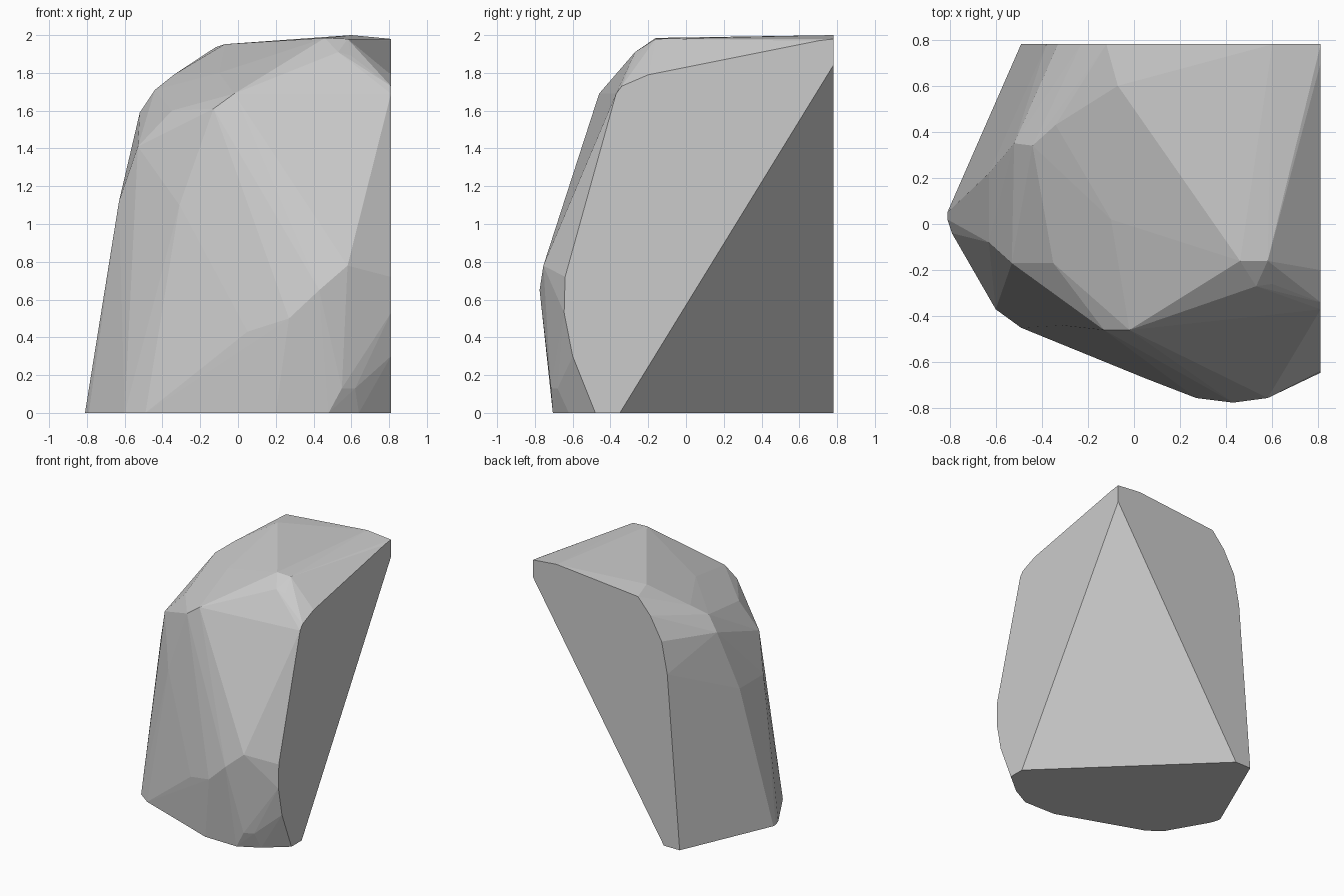
import bpy, bmesh

# Base outline resting on the ground (x, y)
base = [(-.81, .02), (-.81, .05), (-.49, .78), (-.35, .78), (.81, -.35), (.81, -.48),
        (.64, -.62), (.48, -.705), (.2, -.70), (-.49, -.45), (-.6, -.37), (-.79, -.04)]
# Flat cut on the right side (y, z at x = 0.81)
right_cut = [(-.6, .3), (-.645, .53), (-.64, .72), (-.37, 1.69), (-.34, 1.73),
             (-.2, 1.79), (.7, 1.97), (.78, 1.98), (.78, 1.84)]
# Flat cut on the back (x, z at y = 0.78)
back_cut = [(-.38, 1.38), (-.33, 1.63), (-.23, 1.81), (-.12, 1.935), (.6, 2.0)]
# Worn corners of the front, left and top
corners = [(-.63, .22, 1.12), (-.63, -.08, 1.12), (-.52, .35, 1.59), (-.53, -.17, 1.41),
           (-.44, .34, 1.71), (-.34, .43, 1.79), (-.35, -.17, 1.6), (-.1, .02, 1.8),
           (-.07, .6, 1.952), (.46, -.16, 1.985), (.58, -.16, 1.98), (.53, -.27, 1.91),
           (.6, -.26, 1.89), (-.02, -.46, 1.69), (-.13, -.46, 1.61), (-.31, -.44, 1.1),
           (.58, -.755, .78), (.43, -.775, .65), (.27, -.755, .5), (.05, -.67, .43),
           (.55, -.715, .13), (.62, -.68, .13)]

points = ([(x, y, 0) for x, y in base] + [(.81, y, z) for y, z in right_cut]
          + [(x, .78, z) for x, z in back_cut] + corners)

# Rock chunk: the convex skin around all corners
bm = bmesh.new()
for p in points:
    bm.verts.new(p)
hull = bmesh.ops.convex_hull(bm, input=bm.verts[:])
loose = [v for v in bm.verts if not v.link_faces]
bmesh.ops.delete(bm, geom=loose, context='VERTS')
bmesh.ops.dissolve_limit(bm, angle_limit=.01, verts=bm.verts[:], edges=bm.edges[:])
bmesh.ops.recalc_face_normals(bm, faces=bm.faces[:])
mesh = bpy.data.meshes.new("rock")
bm.to_mesh(mesh)
bm.free()
rock = bpy.data.objects.new("rock", mesh)
bpy.context.collection.objects.link(rock)
